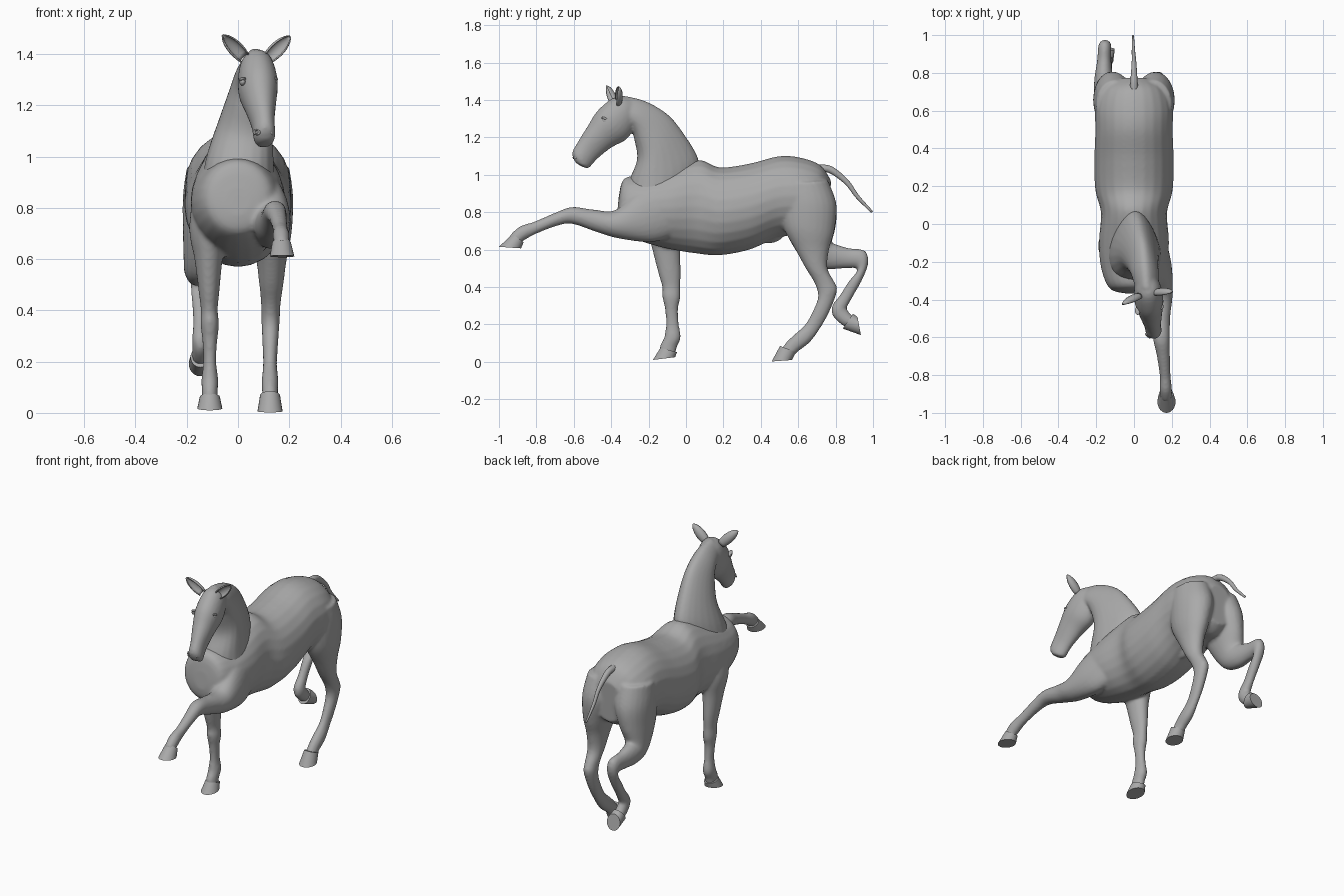
import bpy, bmesh, math
from mathutils import Vector

if "Cube" in bpy.data.objects:
    bpy.data.objects.remove(bpy.data.objects["Cube"])

mat = bpy.data.materials.new("plain grey")
mat.use_nodes = True
GREY = (0.4, 0.4, 0.4, 1)
mat.diffuse_color = GREY
mat.node_tree.nodes["Principled BSDF"].inputs["Base Color"].default_value = GREY


def spline(rows, steps):
    """Catmull-Rom through rows of equal length."""
    out = []
    for i in range(len(rows) - 1):
        p0, p1, p2, p3 = (rows[max(0, min(len(rows) - 1, i + k))] for k in (-1, 0, 1, 2))
        for s in range(steps):
            t = s / steps
            out.append([0.5 * (2 * b + (c - a) * t + (2 * a - 5 * b + 4 * c - d) * t * t
                               + (3 * b - a - 3 * c + d) * t ** 3)
                        for a, b, c, d in zip(p0, p1, p2, p3)])
    out.append(list(rows[-1]))
    return out


def loft(bm, rows, steps=5, n=24, yaw=0.0, egg=0.0):
    """Rows: x, y and z of one outline edge, y and z of the other edge, half width."""
    wide = Vector((math.cos(yaw), math.sin(yaw), 0))
    rings = []
    for x, y1, z1, y2, z2, a in spline(rows, steps):
        mid = Vector((x, (y1 + y2) / 2, (z1 + z2) / 2))
        half = Vector((0, (y1 - y2) / 2, (z1 - z2) / 2))
        half.x = -half.y * math.sin(yaw)
        ring = []
        for k in range(n):
            t = 2 * math.pi * k / n
            w = a * (1 - egg * math.cos(t)) * math.sin(t)
            ring.append(bm.verts.new(mid + half * math.cos(t) + wide * w))
        rings.append(ring)
    for r, q in zip(rings, rings[1:]):
        for k in range(n):
            bm.faces.new((r[k], r[(k + 1) % n], q[(k + 1) % n], q[k]))
    bm.faces.new(rings[0])
    bm.faces.new(rings[-1])
    bmesh.ops.recalc_face_normals(bm, faces=bm.faces)


def finish(name, bm, voxel=0.0, angle=180):
    mesh = bpy.data.meshes.new(name)
    bm.to_mesh(mesh)
    bm.free()
    ob = bpy.data.objects.new(name, mesh)
    bpy.context.collection.objects.link(ob)
    mesh.materials.append(mat)
    bpy.ops.object.select_all(action="DESELECT")
    ob.select_set(True)
    bpy.context.view_layer.objects.active = ob
    bpy.ops.object.shade_smooth_by_angle(angle=math.radians(angle))
    if voxel:
        m = ob.modifiers.new("blend", "REMESH")
        m.mode, m.voxel_size, m.use_smooth_shade = "VOXEL", voxel, True
        m = ob.modifiers.new("soften", "SMOOTH")
        m.factor, m.iterations = 0.5, 6
    return ob


# Trunk, from breast to rump
trunk = [(0, -.36, .88, -.37, .77, .05), (0, -.33, .98, -.35, .70, .13),
         (0, -.22, 1.0, -.24, .645, .175), (0, -.08, 1.04, -.10, .605, .185),
         (0, .07, 1.08, .05, .58, .175), (0, .18, 1.04, .18, .57, .205),
         (0, .34, 1.06, .34, .60, .21), (0, .50, 1.10, .48, .66, .205),
         (0, .62, 1.09, .60, .68, .205), (0, .72, 1.05, .70, .68, .175),
         (0, .775, .97, .765, .72, .10)]
# Left foreleg, stretched forward
fore_left = [(.11, -.12, .95, -.05, .68, .06), (.125, -.27, .90, -.18, .64, .075),
             (.135, -.38, .81, -.36, .66, .07), (.14, -.50, .815, -.48, .695, .052),
             (.145, -.61, .828, -.61, .738, .044), (.155, -.70, .797, -.69, .727, .035),
             (.165, -.81, .75, -.80, .685, .029), (.168, -.88, .728, -.865, .65, .033),
             (.17, -.925, .695, -.875, .643, .031), (.17, -.945, .67, -.885, .63, .032)]
# Right foreleg, standing
fore_right = [(-.11, -.24, .9, -.03, .9, .06), (-.115, -.21, .72, -.02, .72, .075),
              (-.115, -.18, .6, -.03, .6, .055), (-.113, -.147, .47, -.028, .47, .040),
              (-.112, -.127, .40, -.031, .40, .033), (-.11, -.127, .35, -.031, .34, .036),
              (-.11, -.112, .28, -.043, .28, .029), (-.11, -.107, .2, -.038, .2, .025),
              (-.11, -.117, .13, -.028, .13, .033), (-.11, -.135, .095, -.05, .075, .031),
              (-.11, -.145, .055, -.055, .04, .032)]
# Left hind leg, standing
hind_left = [(.10, .50, .95, .76, .97, .10), (.11, .50, .85, .805, .84, .105),
             (.125, .52, .72, .793, .70, .085), (.13, .585, .6, .765, .6, .06),
             (.13, .64, .5, .757, .5, .047), (.128, .688, .42, .795, .425, .038),
             (.127, .706, .35, .808, .38, .036), (.126, .682, .28, .768, .27, .031),
             (.125, .637, .2, .718, .18, .027), (.125, .572, .14, .663, .105, .033),
             (.125, .528, .095, .605, .06, .031), (.125, .505, .055, .58, .035, .032)]
# Right hind leg, lifted and folded
hind_right = [(-.10, .50, .95, .76, .97, .10), (-.11, .50, .85, .805, .84, .105),
              (-.13, .53, .70, .80, .72, .085), (-.152, .63, .54, .78, .64, .06),
              (-.16, .74, .497, .80, .63, .05), (-.158, .85, .50, .87, .608, .038),
              (-.155, .915, .50, .955, .595, .035), (-.153, .905, .47, .975, .53, .033),
              (-.15, .87, .43, .943, .44, .030), (-.149, .825, .36, .893, .35, .026),
              (-.148, .782, .30, .858, .285, .031), (-.147, .785, .245, .865, .275, .031),
              (-.147, .83, .2, .88, .255, .032), (-.147, .86, .185, .90, .24, .032)]
sheath = [(0, .40, .70, .44, .63, .02), (0, .46, .72, .48, .64, .035),
          (0, .50, .72, .51, .655, .02)]
bm = bmesh.new()
for part in (trunk, fore_left, fore_right, hind_left, hind_right, sheath):
    loft(bm, part)
finish("body_and_legs", bm, 0.009)

# Neck and turned head; the shoulder overlaps the neck base
neck = [(0, .065, 1.0, -.33, .80, .14), (.008, .065, 1.09, -.31, .95, .125),
        (.028, -.015, 1.225, -.262, 1.08, .10), (.045, -.10, 1.325, -.277, 1.19, .08),
        (.058, -.22, 1.395, -.295, 1.25, .07), (.068, -.34, 1.425, -.33, 1.27, .06)]
head = [(.062, -.30, 1.41, -.275, 1.28, .05), (.07, -.38, 1.415, -.285, 1.235, .07),
        (.078, -.47, 1.345, -.325, 1.185, .077), (.087, -.525, 1.26, -.40, 1.145, .062),
        (.097, -.575, 1.18, -.475, 1.085, .045), (.103, -.607, 1.12, -.515, 1.04, .042),
        (.107, -.595, 1.075, -.53, 1.035, .032), (.108, -.58, 1.058, -.545, 1.04, .016)]
YAW = math.radians(13)
bm = bmesh.new()
loft(bm, neck, egg=.3)
loft(bm, head, yaw=YAW, egg=-.05)
finish("neck_and_head", bm, 0.008)

# Hooves
hooves = {
    "fore_left_hoof": [(.17, -.928, .683, -.868, .64, .037), (.172, -1.0, .615, -.882, .607, .048)],
    "fore_right_hoof": [(-.11, -.137, .075, -.048, .052, .039), (-.11, -.177, .010, -.058, .025, .049)],
    "hind_left_hoof": [(.125, .503, .085, .588, .052, .039), (.125, .458, .002, .567, .010, .049)],
    "hind_right_hoof": [(-.147, .838, .178, .893, .257, .038), (-.147, .935, .143, .917, .24, .045)]}
for name, rows in hooves.items():
    bm = bmesh.new()
    loft(bm, rows, steps=3)
    finish(name, bm, angle=40)

# Tail
bm = bmesh.new()
loft(bm, [(0, .70, 1.055, .71, 1.01, .022), (0, .78, 1.045, .765, 1.01, .018),
          (0, .868, .972, .85, .95, .012), (-.003, .925, .89, .908, .877, .009),
          (-.005, 1.0, .805, .99, .797, .005)], n=12)
finish("tail", bm)


# Ears: cupped leaf shapes, open to the front
def ear(name, base, tip):
    bm = bmesh.new()
    base, tip = Vector(base), Vector(tip)
    axis = (tip - base).normalized()
    side = axis.cross(Vector((math.sin(YAW), -1, 0))).normalized()
    front = side.cross(axis)
    rings = []
    for i in range(9):
        t = i / 8
        w = 0.028 * (1 - t) ** 0.8 * (0.65 + 1.6 * t) + 0.001
        rings.append([bm.verts.new(base + (tip - base) * t + side * w * math.sin(a)
                                   - front * w * 0.8 * math.cos(a))
                      for a in (math.radians(-120 + 24 * k) for k in range(11))])
    for r, q in zip(rings, rings[1:]):
        for k in range(10):
            bm.faces.new((r[k], r[k + 1], q[k + 1], q[k]))
    ob = finish(name, bm)
    ob.modifiers.new("thickness", "SOLIDIFY").thickness = 0.005


ear("right_ear", (.025, -.385, 1.385), (-.058, -.425, 1.472))
ear("left_ear", (.118, -.365, 1.385), (.202, -.36, 1.468))


# Eyes with heavy lids, and nostril rims
def ball(name, loc, size, ring=False):
    if ring:
        bpy.ops.mesh.primitive_torus_add(major_segments=20, minor_segments=8,
                                         major_radius=.011, minor_radius=.004)
    else:
        bpy.ops.mesh.primitive_uv_sphere_add(segments=20, ring_count=12, radius=1)
    ob = bpy.context.object
    ob.name, ob.location, ob.scale = name, loc, size
    ob.data.materials.append(mat)
    bpy.ops.object.shade_smooth()
    return ob


for label, s in (("left", 1), ("right", -1)):
    across = Vector((math.cos(YAW), math.sin(YAW), 0)) * s
    for part, up, size, out in (("eye", 0, (.011, .017, .013), .064),
                                ("eyelid", .010, (.013, .022, .008), .064)):
        ob = ball(f"{label}_{part}", Vector((.080, -.447, 1.29 + up)) + across * out, size)
        ob.rotation_euler = (math.radians(-20), 0, YAW)
    ob = ball(f"{label}_nostril", Vector((.104, -.585, 1.095)) + across * .032, (.8, 1.3, 1), True)
    ob.rotation_euler = (math.radians(35), math.radians(75 * s), YAW)
